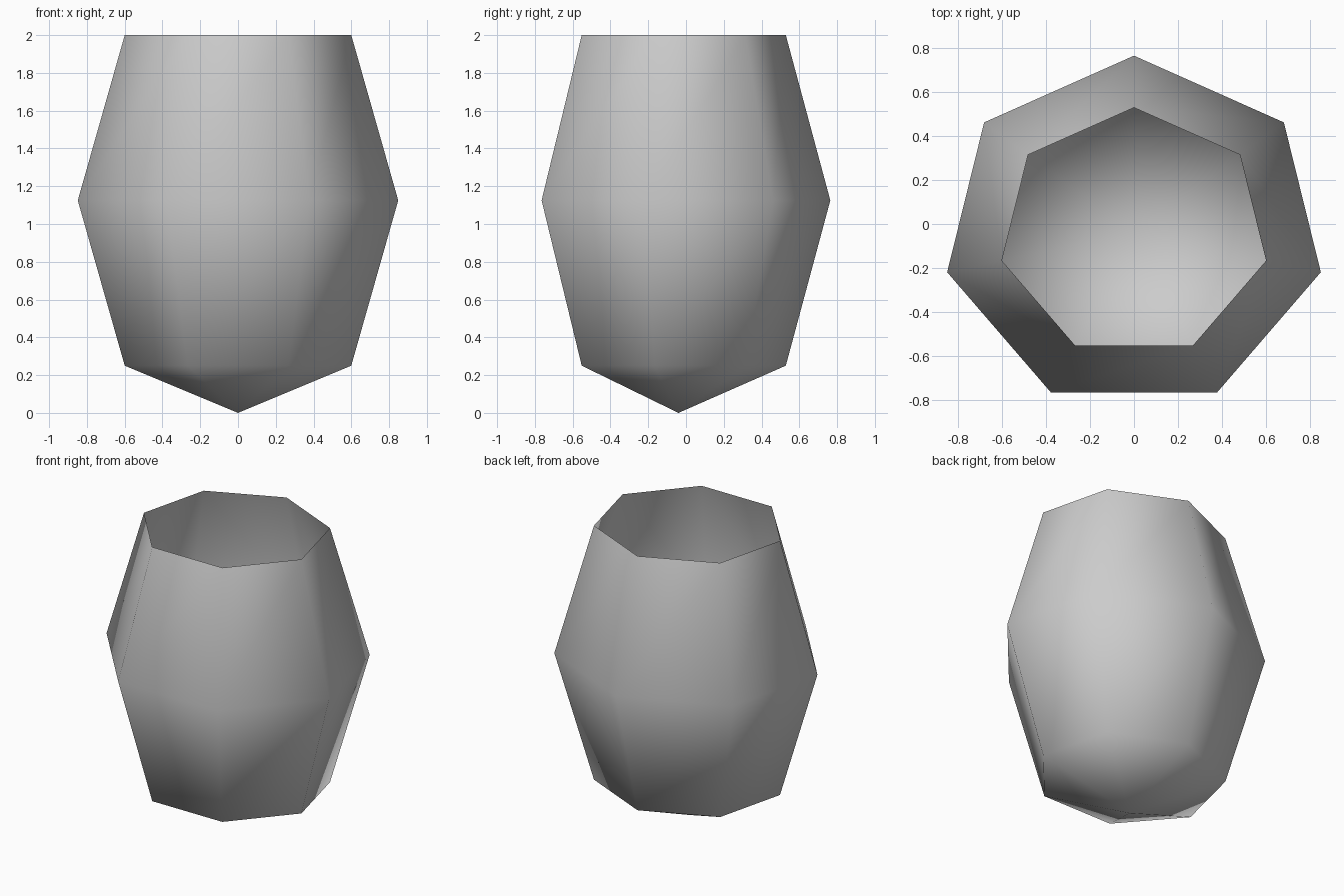
import bpy, bmesh
from math import sin, cos, tau

if "Cube" in bpy.data.objects:
    bpy.data.objects.remove(bpy.data.objects["Cube"])

SIDES = 7
CENTRE_Y = -0.04
RADIUS_X, RADIUS_Y = 0.87, 0.804
# Height and relative width of each ring, from base to rim
RINGS = [(0.25, 0.707), (1.125, 1.0), (2.0, 0.707)]

grey = bpy.data.materials.new("plain_grey")
grey.use_nodes = True
colour = (0.6, 0.6, 0.6, 1)
grey.diffuse_color = colour
grey.node_tree.nodes["Principled BSDF"].inputs["Base Color"].default_value = colour


def add_ring(bm, z, scale):
    """Seven-sided oval ring with one corner pointing to the back."""
    angles = [tau * i / SIDES for i in range(SIDES)]
    return [bm.verts.new((-RADIUS_X * scale * sin(a),
                          CENTRE_Y + RADIUS_Y * scale * cos(a), z)) for a in angles]


# Open vessel: a thin faceted wall closed by a shallow pointed base
bm = bmesh.new()
tip = bm.verts.new((0, CENTRE_Y, 0))
rings = [add_ring(bm, z, s) for z, s in RINGS]
for i in range(SIDES):
    j = (i + 1) % SIDES
    bm.faces.new((tip, rings[0][j], rings[0][i]))
    for low, high in zip(rings, rings[1:]):
        bm.faces.new((low[i], low[j], high[j], high[i]))
for face in bm.faces:
    face.smooth = True

mesh = bpy.data.meshes.new("vessel_shell")
bm.to_mesh(mesh)
bm.free()
mesh.materials.append(grey)
vessel = bpy.data.objects.new("vessel_shell", mesh)
bpy.context.collection.objects.link(vessel)
